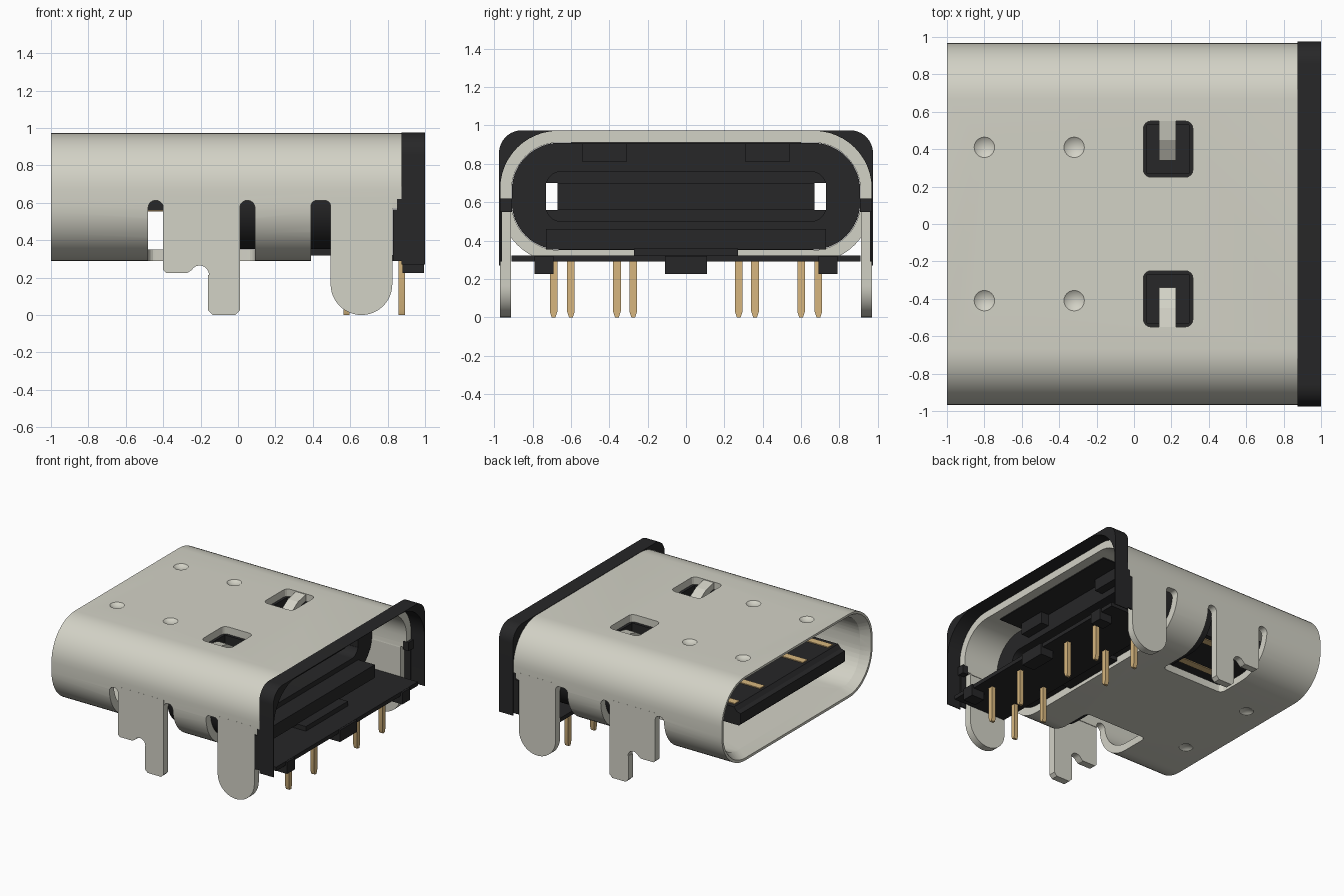
import bpy, bmesh, math
from mathutils import Vector

if "Cube" in bpy.data.objects:
    bpy.data.objects.remove(bpy.data.objects["Cube"], do_unlink=True)


def material(name, rgb):
    m = bpy.data.materials.new(name)
    m.use_nodes = True
    m.diffuse_color = (*rgb, 1)
    b = m.node_tree.nodes["Principled BSDF"]
    b.inputs["Base Color"].default_value = (*rgb, 1)
    b.inputs["Roughness"].default_value = 0.6
    return m


STEEL = material("satin steel", (0.65, 0.645, 0.565))
BLACK = material("black plastic", (0.020, 0.020, 0.021))
GOLD = material("gold", (0.68, 0.47, 0.21))


def finish(name, bm, mat):
    bmesh.ops.recalc_face_normals(bm, faces=bm.faces)
    me = bpy.data.meshes.new(name)
    bm.to_mesh(me)
    bm.free()
    ob = bpy.data.objects.new(name, me)
    bpy.context.collection.objects.link(ob)
    if mat:
        me.materials.append(mat)
    return ob


def prism(name, pts, a, b, mat, axis="x"):
    """Extrude a profile along x (points are y,z) or along y (points are x,z)."""
    bm = bmesh.new()
    place = (lambda p, d: (d, p[0], p[1])) if axis == "x" else (lambda p, d: (p[0], d, p[1]))
    f = bm.faces.new([bm.verts.new(place(p, a)) for p in pts])
    ext = bmesh.ops.extrude_face_region(bm, geom=[f])
    vs = [v for v in ext["geom"] if isinstance(v, bmesh.types.BMVert)]
    bmesh.ops.translate(bm, verts=vs, vec=(b - a, 0, 0) if axis == "x" else (0, b - a, 0))
    return finish(name, bm, mat)


def box(name, x, y, z, mat, bevel=0):
    bm = bmesh.new()
    bmesh.ops.create_cube(bm, size=1)
    y = sorted(y)
    for v in bm.verts:
        v.co = Vector([(r[0] + r[1]) / 2 + c * (r[1] - r[0]) for r, c in zip((x, y, z), v.co)])
    if bevel:
        bmesh.ops.bevel(bm, geom=bm.edges[:], offset=bevel, segments=4, profile=0.5, affect="EDGES")
    return finish(name, bm, mat)


def arc(cx, cz, r, a0, a1, n=12):
    return [(cx + r * math.cos(math.radians(a0 + (a1 - a0) * i / n)),
             cz + r * math.sin(math.radians(a0 + (a1 - a0) * i / n))) for i in range(n + 1)]


def outline(hw, z0, z1, rt, rb):
    """Rounded rectangle with its own top and bottom radius."""
    top = arc(hw - rt, z1 - rt, rt, 0, 90) + arc(rt - hw, z1 - rt, rt, 90, 180)
    if not rb:
        return top + [(-hw, z0), (hw, z0)]
    return top + arc(rb - hw, z0 + rb, rb, 180, 270) + arc(hw - rb, z0 + rb, rb, 270, 360)


def slot(x0, x1, r, s):
    """Cutter for an upright side slot with a rounded top."""
    pts = [(x + (x0 + x1) / 2, z) for x, z in outline((x1 - x0) / 2, 0.2, 0.612, r, 0)]
    return prism("slot_cut", pts, s * 0.70, s * 1.2, None, "y")


def cut(ob, cutters):
    bpy.context.view_layer.objects.active = ob
    for c in cutters:
        m = ob.modifiers.new("cut", "BOOLEAN")
        m.operation, m.solver, m.object = "DIFFERENCE", "EXACT", c
        bpy.ops.object.modifier_apply(modifier=m.name)
        bpy.data.objects.remove(c, do_unlink=True)


def dimple(x, y, z, r=0.09):
    bm = bmesh.new()
    bmesh.ops.create_uvsphere(bm, u_segments=24, v_segments=16, radius=r)
    bmesh.ops.translate(bm, verts=bm.verts, vec=(x, y, z))
    return finish("dimple_cutter", bm, None)


# Steel shell: rolled tube with flared mouth, side slots, open rear floor, windows and dimples
shell = prism("shell", outline(0.968, 0.29, 0.972, 0.30, 0.30), -1, 0.88, STEEL)
flare = prism("mouth_flare", outline(0.95, 0.31, 0.955, 0.285, 0.285), -1.001, -0.91, None)
for v in flare.data.vertices:
    if v.co.x > -0.95:
        v.co.y *= 0.90 / 0.95
        v.co.z = 0.6325 + (v.co.z - 0.6325) * 0.85
cutters = [prism("bore", outline(0.91, 0.35, 0.912, 0.25, 0.25), -1.1, 1.0, None), flare,
           box("floor_cut", (0.39, 1.0), (-0.93, 0.93), (0.1, 0.45), None)]
for s in (1, -1):
    cutters += [box("leg_cut", (-0.48, 0.09), (s * 0.44, s * 1.2), (0.1, 0.56), None, 0.04),
                slot(-0.48, -0.40, 0.038, s), slot(0.01, 0.09, 0.038, s),
                slot(0.39, 0.495, 0.03, s),
                box("rear_leg_cut", (0.40, 0.83), (s * 0.70, s * 1.2), (0.1, 0.56), None),
                box("notch_cut", (0.825, 1.0), (s * 0.70, s * 1.2), (0.1, 0.57), None),
                box("window_cut", (0.05, 0.315), (s * 0.25, s * 0.55), (0.8, 1.1), None, 0.04)]
    for x in (-0.8, -0.32):
        cutters.append(dimple(x, s * 0.41, 0.972 + 0.071))
    cutters.append(dimple(-0.8, s * 0.35, 0.29 - 0.073))
cut(shell, cutters)

# Mounting legs and bent spring fingers
front_leg_pts = ([(-0.40, 0.63), (-0.40, 0.24), (-0.385, 0.225), (-0.27, 0.225)]
                 + arc(-0.205, 0.215, 0.05, 150, 0, 8)
                 + [(-0.16, 0.215), (-0.16, 0.025), (-0.135, 0.0), (-0.015, 0.0),
                    (0.01, 0.025), (0.01, 0.63)])
rear_leg_pts = [(0.825, 0.63)] + arc(0.66, 0.165, 0.165, 0, -180, 24) + [(0.495, 0.63)]
for s, side in ((1, "back"), (-1, "front")):
    prism(side + "_locating_leg", front_leg_pts, s * 0.911, s * 0.9685, STEEL, "y")
    prism(side + "_solder_leg", rear_leg_pts, s * 0.911, s * 0.9685, STEEL, "y")
    prism(side + "_spring_finger",
          [(s * 0.57, 0.971), (s * 0.57, 0.92), (s * 0.45, 0.89), (s * 0.34, 0.83),
           (s * 0.34, 0.875), (s * 0.45, 0.945)], 0.135, 0.225, STEEL)

# Plastic core filling the shell, with a slot for the tongue and pockets for the fingers
core = prism("housing_core", outline(0.908, 0.352, 0.910, 0.248, 0.248), 0.0, 0.57, BLACK)
cutters = [box("tongue_slot", (-0.2, 0.8), (-0.73, 0.73), (0.56, 0.70), None),
           prism("rear_recess", outline(0.73, 0.50, 0.76, 0.08, 0.08), 0.25, 0.8, None)]
for s in (1, -1):
    cutters.append(box("pocket", (0.07, 0.295), (s * 0.27, s * 0.53), (0.80, 1.0), None))
cut(core, cutters)
box("roof_liner", (0.56, 0.80), (-0.60, 0.60), (0.904, 0.911), BLACK)

# Tongue with a tapered tip and contacts on both faces
prism("tongue", [(0.50, 0.56), (0.50, 0.70), (-0.90, 0.70), (-0.925, 0.67), (-0.96, 0.66),
                 (-0.96, 0.575), (-0.945, 0.56)], -0.67, 0.67, BLACK, "y")
for s in (1, -1):
    for y in (0.60, 0.275):
        for face, x0, z in (("upper", -0.88, 0.698), ("lower", -0.55, 0.553)):
            box(f"{face}_contact", (x0, 0.02), (s * y - 0.03, s * y + 0.03), (z, z + 0.009), GOLD)

# Rear frame wrapping the shell end, open underneath
frame = prism("rear_frame", outline(0.975, 0.27, 0.975, 0.12, 0), 0.875, 1.0, BLACK)
cut(frame, [prism("frame_bore", outline(0.968, -0.2, 0.972, 0.30, 0), 0.5, 1.2, None)])
for s in (1, -1):
    box("frame_cheek", (0.828, 0.88), (s * 0.958, s * 0.969), (0.29, 0.565), BLACK)
    box("frame_lug", (0.85, 0.90), (s * 0.908, s * 0.969), (0.55, 0.62), BLACK)

# Pin carrier base with a raised rear step and feet
box("base", (0.50, 0.98), (-0.91, 0.91), (0.29, 0.322), BLACK)
box("base_block", (0.39, 0.80), (-0.27, 0.27), (0.318, 0.36), BLACK)
box("rear_step", (0.56, 0.72), (-0.73, 0.73), (0.354, 0.46), BLACK)
box("center_foot", (0.88, 0.995), (-0.11, 0.11), (0.225, 0.32), BLACK)
for s in (1, -1):
    box("roof_rib", (0.56, 0.64), (s * 0.31, s * 0.54), (0.81, 0.908), BLACK)
    box("side_foot", (0.88, 0.995), (s * 0.69, s * 0.79), (0.225, 0.32), BLACK)

# Staggered through-hole pins with tapered tips
for x, ys in ((0.58, (0.69, 0.36)), (0.875, (0.60, 0.275))):
    for y in ys:
        for s in (1, -1):
            c, w = s * y, 0.02
            prism("pin", [(c - w, 0.31), (c - w, 0.03), (c - w * 0.5, 0), (c + w * 0.5, 0),
                          (c + w, 0.03), (c + w, 0.31)], x - 0.017, x + 0.017, GOLD)

# Smooth the curved walls, keep the sharp edges
bpy.ops.object.select_all(action="DESELECT")
for ob in bpy.context.scene.objects:
    if ob.type == "MESH":
        ob.select_set(True)
bpy.context.view_layer.objects.active = shell
bpy.ops.object.shade_smooth_by_angle(angle=math.radians(20))
